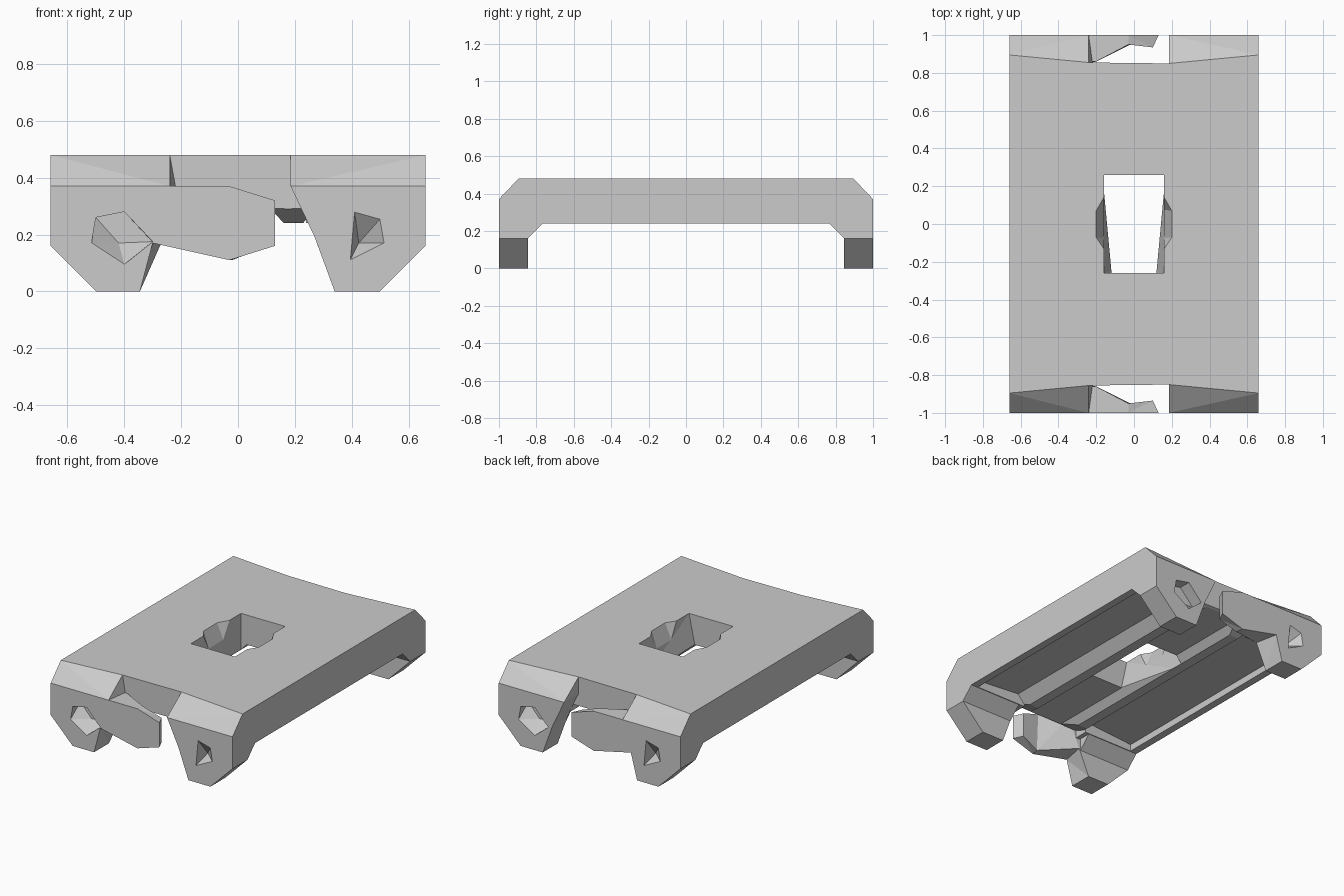
import bpy
import bmesh

cube = bpy.data.objects.get("Cube")
if cube:
    bpy.data.objects.remove(cube)

GREY = (0.6, 0.6, 0.6, 1)
grey = bpy.data.materials.new("plain_grey")
grey.use_nodes = True
grey.diffuse_color = GREY
grey.node_tree.nodes["Principled BSDF"].inputs["Base Color"].default_value = GREY


def finish(name, bm):
    bmesh.ops.recalc_face_normals(bm, faces=bm.faces)
    mesh = bpy.data.meshes.new(name)
    bm.to_mesh(mesh)
    bm.free()
    mesh.materials.append(grey)
    obj = bpy.data.objects.new(name, mesh)
    bpy.context.collection.objects.link(obj)
    return obj


def hull(name, points):
    """Convex solid around a few points."""
    bm = bmesh.new()
    for p in points:
        bm.verts.new(p)
    result = bmesh.ops.convex_hull(bm, input=bm.verts)
    spare = [v for v in result["geom_interior"] if isinstance(v, bmesh.types.BMVert)]
    bmesh.ops.delete(bm, geom=spare, context="VERTS")
    bmesh.ops.dissolve_limit(bm, angle_limit=0.01, verts=bm.verts, edges=bm.edges)
    return finish(name, bm)


def loft(name, ring_a, ring_b):
    """Solid between two matching outlines."""
    bm = bmesh.new()
    a = [bm.verts.new(p) for p in ring_a]
    b = [bm.verts.new(p) for p in ring_b]
    bm.faces.new(a)
    bm.faces.new(b[::-1])
    for i in range(len(a)):
        j = (i + 1) % len(a)
        bm.faces.new((a[i], b[i], b[j], a[j]))
    bmesh.ops.recalc_face_normals(bm, faces=bm.faces)
    bmesh.ops.triangulate(bm, faces=[f for f in bm.faces])
    return finish(name, bm)


def apply_modifier(obj, mod):
    bpy.context.view_layer.objects.active = obj
    bpy.ops.object.modifier_apply(modifier=mod.name)


def cut(obj, cutter):
    mod = obj.modifiers.new("cut", "BOOLEAN")
    mod.operation = "DIFFERENCE"
    mod.solver = "EXACT"
    mod.object = cutter
    apply_modifier(obj, mod)
    bpy.data.objects.remove(cutter)


def mirror_ends(obj):
    mod = obj.modifiers.new("other_end", "MIRROR")
    mod.use_axis = (False, True, False)
    mod.use_mirror_merge = False
    apply_modifier(obj, mod)


TOP, SHOULDER, UNDER = 0.48, 0.37, 0.24
W = 0.66

# Main plate with gently bowed ends
end = [(-W, -0.895), (-0.24, -0.855), (0.185, -0.85), (W, -0.895)]
outline = end + [(x, -y) for x, y in reversed(end)]
plate = loft("top_plate", [(x, y, UNDER) for x, y in outline],
             [(x, y, TOP) for x, y in outline])

# Sloped channels under the plate, leaving a ridge on each side of the middle
for s in (-1, 1):
    cut(plate, hull("channel_cutter", [
        (s * x, y, z) for y in (-0.76, 0.76)
        for x, z in ((0.61, 0.2), (0.61, 0.285), (0.29, 0.31), (0.22, 0.23), (0.22, 0.2))]))

# Shallow trough along the middle, open at both ends
cut(plate, hull("trough_cutter", [
    (s * x, y, z) for y in (-0.95, 0.95) for s in (-1, 1)
    for x, z in ((0.17, 0.2), (0.17, 0.23), (0.12, 0.285))]))

# Bevelled relief at each end
for s in (-1, 1):
    cut(plate, hull("end_relief_cutter", [
        (x, s * y, z) for x in (-0.25, 0.24)
        for y, z in ((0.9, 0.2), (0.9, 0.31), (0.75, 0.2), (0.72, UNDER))]))

# Central opening, tapering toward the front underneath
cut(plate, hull("opening_cutter", [
    (s * x, y, z) for s in (-1, 1)
    for x, y, z in ((0.16, -0.26, TOP), (0.16, -0.26, 0.5), (0.105, -0.26, UNDER),
                    (0.1, -0.26, 0.2), (0.16, 0.26, 0.5), (0.16, 0.26, 0.2))]))

# Small side notches in the opening
for s in (-1, 1):
    notch = [(0.13, 0.14), (0.16, 0.14), (0.2, 0.07), (0.2, -0.07), (0.16, -0.13), (0.13, -0.13)]
    cut(plate, hull("notch_cutter", [(s * x, y, z) for x, y in notch for z in (TOP, 0.5)]
                    + [(s * 0.13, 0.08, 0.3), (s * 0.13, -0.08, 0.3)]))

# Right leg with its hooked tongue: front outline, then the matching rear outline
front = [(-W, SHOULDER), (-W, 0.16), (-0.5, 0), (-0.345, 0), (-0.3, 0.17),
         (-0.03, 0.11), (0.13, 0.16), (0.13, 0.32), (-0.03, SHOULDER), (-0.2, SHOULDER)]
rear = [(-W, -0.845), (-W, -0.845), (-0.5, -0.845), (-0.345, -0.845), (-0.27, -0.845),
        (-0.02, -0.95), (0.1, -0.935), (0.1, -0.935), (-0.03, -0.95), (-0.2, -0.86)]
hook = loft("hooked_leg", [(x, -1, z) for x, z in front],
            [(x, y, z) for (x, y), (_, z) in zip(rear, front)])

# Plain left leg
side = [(W, SHOULDER), (0.185, SHOULDER), (0.27, 0.19), (0.34, 0), (0.5, 0), (W, 0.16)]
leg = loft("plain_leg", [(x, -1, z) for x, z in side], [(x, -0.845, z) for x, z in side])

# Sloped shoulders above the legs
hook_shoulder = hull("hooked_shoulder", [
    (-W, -0.895, TOP), (-0.24, -0.855, TOP), (-W, -1, SHOULDER), (-0.24, -1, SHOULDER),
    (-W, -0.895, SHOULDER), (-0.22, -0.855, SHOULDER)])
plain_shoulder = hull("plain_shoulder", [
    (W, -0.895, TOP), (0.185, -0.85, TOP), (W, -1, SHOULDER), (0.185, -1, SHOULDER),
    (W, -0.895, SHOULDER), (0.185, -0.85, SHOULDER)])

# Sloped braces between the legs and the underside
braces = [
    hull(name, [(x, y, z) for x in (s * 0.28, s * W)
                for y, z in ((-0.845, 0.16), (-0.765, UNDER), (-0.845, UNDER))])
    for s, name in ((-1, "hooked_brace"), (1, "plain_brace"))]

for obj in [hook, leg, hook_shoulder, plain_shoulder] + braces:
    mirror_ends(obj)

# Faceted pockets, turned half round from one end to the other
wide_rim = [(-0.515, 0.17), (-0.5, 0.26), (-0.4, 0.28), (-0.3, 0.175), (-0.4, 0.095)]
wide_floor = [(-0.5, 0.26), (-0.4, 0.28), (-0.302, 0.175), (-0.42, 0.17)]
narrow_rim = [(0.41, 0.28), (0.5, 0.255), (0.515, 0.17), (0.395, 0.11)]
narrow_floor = [(0.425, 0.17)]
for s, wide_leg, narrow_leg in ((1, hook, leg), (-1, leg, hook)):
    for obj, rim, floor in ((wide_leg, wide_rim, wide_floor),
                            (narrow_leg, narrow_rim, narrow_floor)):
        cut(obj, hull("pocket_cutter", [(s * x, -1.001 * s, z) for x, z in rim]
                      + [(s * x, -0.92 * s, z) for x, z in floor]))
